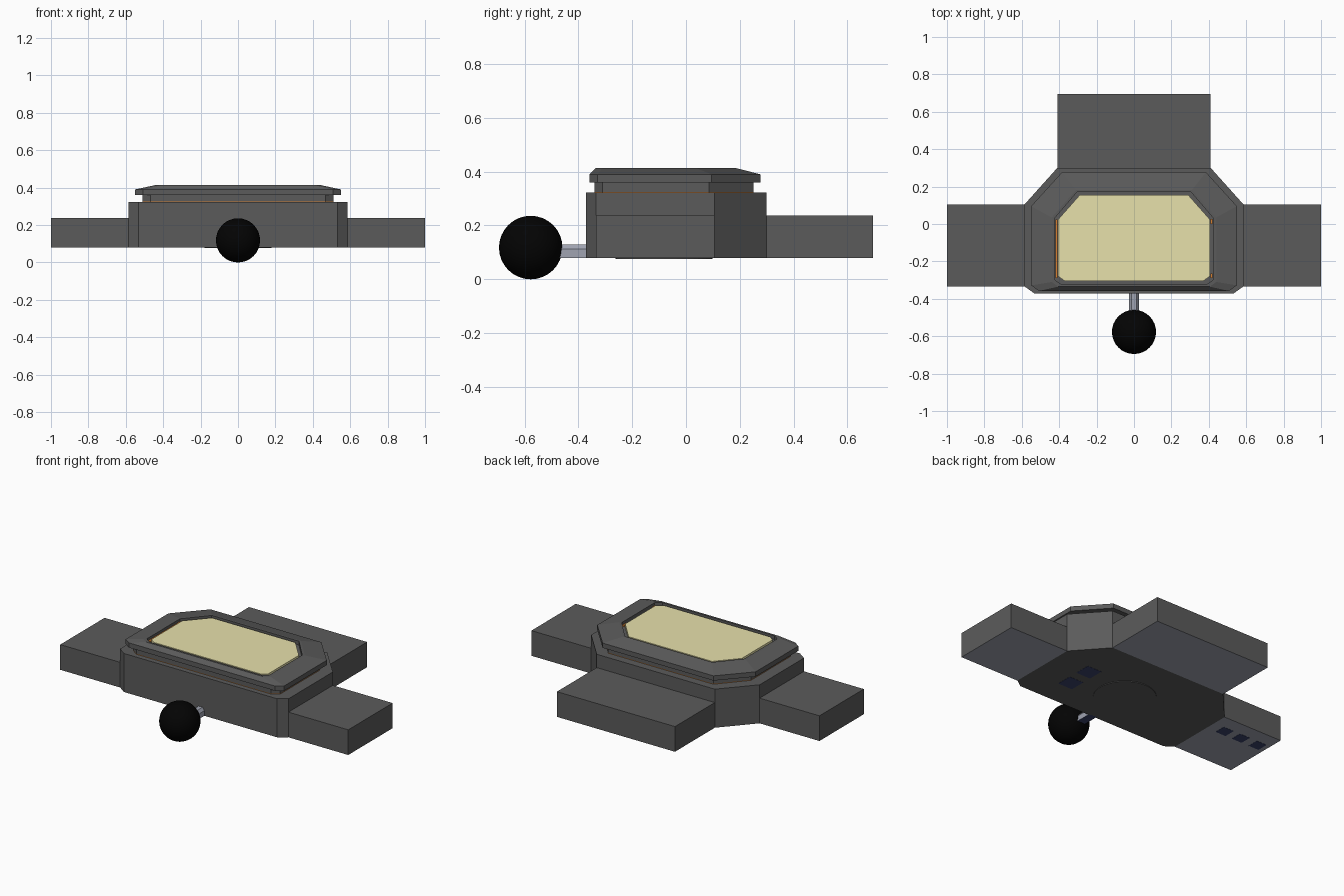
import bpy, bmesh, math

if "Cube" in bpy.data.objects:
    bpy.data.objects.remove(bpy.data.objects["Cube"])


def material(name, r, g, b):
    m = bpy.data.materials.new(name)
    m.diffuse_color = (r, g, b, 1)
    m.use_nodes = True
    m.node_tree.nodes["Principled BSDF"].inputs["Base Color"].default_value = m.diffuse_color
    return m


GREY = material("charcoal grey", 0.105, 0.105, 0.105)
SILVER = material("blue silver", 0.35, 0.37, 0.44)
NAVY = material("navy", 0.042, 0.055, 0.15)
CREAM = material("cream screen", 0.80, 0.75, 0.41)
ORANGE = material("orange trim", 0.7, 0.22, 0.03)
BLACK = material("black ball", 0.001, 0.001, 0.001)


def finish(bm, name, mats):
    """Make an object; a second material goes on the downward faces at the bottom."""
    bmesh.ops.recalc_face_normals(bm, faces=bm.faces[:])
    if len(mats) > 1:
        low = min(v.co.z for v in bm.verts)
        for f in bm.faces:
            if f.normal.z < -0.5 and f.calc_center_median().z < low + 0.001:
                f.material_index = 1
    me = bpy.data.meshes.new(name)
    bm.to_mesh(me)
    bm.free()
    for m in mats:
        me.materials.append(m)
    ob = bpy.data.objects.new(name, me)
    bpy.context.collection.objects.link(ob)
    return ob


def outline(hx, y0, y1, front, bx, by):
    """Eight-sided plan: half width, front, back, front chamfer, back chamfer end."""
    half = [(hx - front * 1.4, y0), (hx, y0 + front), (hx, by), (bx, y1)]
    return half + [(-x, y) for x, y in reversed(half)]


def loft(name, sections, *mats):
    bm = bmesh.new()
    rings = [[bm.verts.new((x, y, z)) for x, y in pts] for pts, z in sections]
    for a, b in zip(rings, rings[1:]):
        n = len(a)
        for i in range(n):
            bm.faces.new((a[i], a[(i + 1) % n], b[(i + 1) % n], b[i]))
    bm.faces.new(rings[0][::-1])
    bm.faces.new(rings[-1])
    return finish(bm, name, mats)


def rect(x0, x1, y0, y1):
    return [(x0, y0), (x1, y0), (x1, y1), (x0, y1)]


def box(name, x0, x1, y0, y1, z0, z1, *mats):
    plan = rect(x0, x1, y0, y1)
    return loft(name, [(plan, z0), (plan, z1)], *mats)


# Main housing
plan = outline(0.585, -0.372, 0.30, 0.038, 0.41, 0.105)
loft("housing", [(plan, 0.08), (plan, 0.322)], GREY)

# Side and rear arms with silver undersides
for side, x0, x1 in (("left", -1.0, -0.585), ("right", 0.585, 1.0)):
    box(side + "_arm", x0, x1, -0.335, 0.105, 0.08, 0.238, GREY, SILVER)
box("rear_arm", -0.41, 0.41, 0.30, 0.695, 0.08, 0.238, GREY, SILVER)

# Thin orange gasket between housing and lid
neck = outline(0.51, -0.34, 0.25, 0.03, 0.365, 0.085)
loft("gasket", [(neck, 0.322), (neck, 0.325)], ORANGE)

# Lid: neck, overhanging rim, sloped bezel and shallow recess
rim = outline(0.55, -0.358, 0.277, 0.03, 0.385, 0.095)
top = outline(0.44, -0.335, 0.182, 0.025, 0.31, 0.035)
hole = outline(0.425, -0.322, 0.172, 0.025, 0.303, 0.03)
loft("lid", [(neck, 0.325), (neck, 0.36), (rim, 0.36), (rim, 0.39),
             (top, 0.414), (hole, 0.414), (hole, 0.39)], GREY)

# Screen, with orange strips in the gap beside it
glass = outline(0.405, -0.305, 0.155, 0.025, 0.29, 0.025)
loft("screen", [(glass, 0.39), (glass, 0.409)], CREAM)
for i, (x, y0, y1) in enumerate([(-0.421, -0.29, 0.025), (0.408, 0.0, 0.028), (0.408, -0.29, -0.265)]):
    box("screen_trim_%d" % (i + 1), x, x + 0.013, y0, y1, 0.39, 0.4, ORANGE)

# Control stick: bevelled rod with a navy underside, and ball
bm = bmesh.new()
profile = [(-0.027, 0.08), (0.027, 0.08), (0.027, 0.112), (0.014, 0.13), (-0.014, 0.13), (-0.027, 0.112)]
ends = [[bm.verts.new((x, y, z)) for x, z in profile] for y in (-0.50, -0.36)]
for i in range(6):
    j = (i + 1) % 6
    bm.faces.new((ends[0][i], ends[0][j], ends[1][j], ends[1][i]))
for ring in ends:
    bm.faces.new(ring)
finish(bm, "stick_rod", [SILVER, NAVY])

bm = bmesh.new()
bmesh.ops.create_uvsphere(bm, u_segments=32, v_segments=16, radius=0.118)
for f in bm.faces:
    f.smooth = True
ball = finish(bm, "stick_ball", [BLACK])
ball.location = (0, -0.577, 0.118)

# Round base disc
disc = [(0.18 * math.cos(a * math.tau / 48), -0.082 + 0.18 * math.sin(a * math.tau / 48))
        for a in range(48)]
loft("base_disc", [(disc, 0.076), (disc, 0.08)], GREY)

# Square pads underneath
for i, (x, y, h) in enumerate([(0.335, -0.16, 0.05), (0.335, 0.0, 0.05), (-0.69, -0.02, 0.036),
                               (-0.81, -0.02, 0.036), (-0.935, -0.02, 0.036)]):
    box("under_pad_%d" % (i + 1), x - h, x + h, y - h, y + h, 0.079, 0.081, NAVY)
